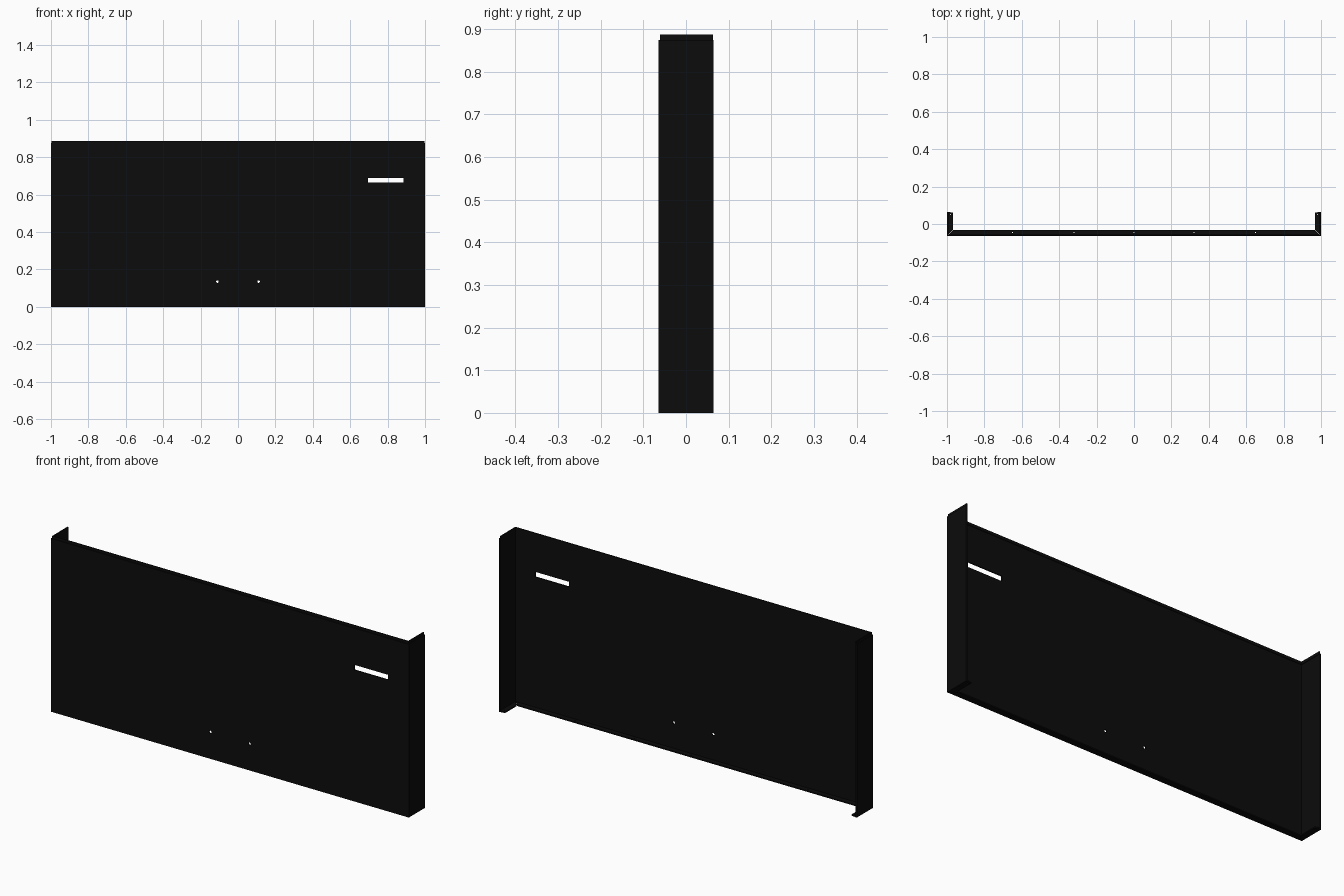
import bpy, bmesh, math
from mathutils import Matrix

if "Cube" in bpy.data.objects:
    bpy.data.objects.remove(bpy.data.objects["Cube"])

W, D, H = 1.0, 0.065, 0.887     # half width, half depth, height
T, STEP = 0.006, 0.004          # sheet thickness, top edge step-in
LIP = 0.032                     # bottom return lip width

black = bpy.data.materials.new("black_paint")
black.diffuse_color = (0.0035, 0.0035, 0.0035, 1)
black.use_nodes = True
black.node_tree.nodes["Principled BSDF"].inputs["Base Color"].default_value = black.diffuse_color


def finish(name, bm):
    bmesh.ops.recalc_face_normals(bm, faces=bm.faces)
    me = bpy.data.meshes.new(name)
    bm.to_mesh(me)
    bm.free()
    me.materials.append(black)
    ob = bpy.data.objects.new(name, me)
    bpy.context.collection.objects.link(ob)
    return ob


def prism(name, outline, z0, z1):
    bm = bmesh.new()
    face = bm.faces.new([bm.verts.new((x, y, z0)) for x, y in outline])
    ext = bmesh.ops.extrude_face_region(bm, geom=[face])
    top = [v for v in ext["geom"] if isinstance(v, bmesh.types.BMVert)]
    bmesh.ops.translate(bm, verts=top, vec=(0, 0, z1 - z0))
    return finish(name, bm)


def channel(inset, thick, back):
    """U-shaped plan outline: front sheet with two side flanges."""
    a, b = W - inset, W - inset - thick
    f, g = -D + inset, -D + inset + thick
    return [(-a, back), (-a, f), (a, f), (a, back),
            (b, back), (b, g), (-b, g), (-b, back)]


# Folded front and side sheet, and the stepped-in strip along its top edge
panel = prism("folded_panel", channel(0, T, D), 0, H - 0.012)
prism("top_edge", channel(STEP, 0.005, D - 0.002), H - 0.014, H)

# Bottom return lips, mitred at the corners with a small gap
i, o, gap = T, LIP, 0.002
front_lip = prism("front_lip", [
    (-W + i + gap, -D + i), (W - i - gap, -D + i),
    (W - o - gap, -D + o), (-W + o + gap, -D + o)], 0, T)
side_lips = []
for s, side in ((-1, "left"), (1, "right")):
    side_lips.append(prism(side + "_lip", [
        (s * (W - i), -D + i + gap), (s * (W - i), D),
        (s * (W - o), D - 0.004), (s * (W - o), -D + o + gap)], 0, T))


def cut(target, cutter):
    cutter.hide_render = True
    cutter.hide_set(True)
    mod = target.modifiers.new("holes", "BOOLEAN")
    mod.operation = "DIFFERENCE"
    mod.solver = "EXACT"
    mod.object = cutter


def drill(bm, pos, r, rot=Matrix()):
    bmesh.ops.create_cone(bm, cap_ends=True, segments=16, radius1=r, radius2=r,
                          depth=0.04, matrix=Matrix.Translation(pos) @ rot)


# Handle slot and two round holes in the front
bm = bmesh.new()
bmesh.ops.create_cube(bm, size=1, matrix=Matrix.Translation((0.79, -D, 0.677))
                      @ Matrix.Diagonal((0.19, 0.04, 0.026, 1)))
for x in (-0.11, 0.11):
    drill(bm, (x, -D, 0.135), 0.007, Matrix.Rotation(math.pi / 2, 4, 'X'))
cut(panel, finish("front_cutter", bm))

# Small fixing holes in the bottom lips
bm = bmesh.new()
for x in (-0.65, -0.32, 0, 0.32, 0.65):
    drill(bm, (x, -0.045, 0), 0.003)
for x in (-0.98, 0.98):
    drill(bm, (x, 0.05, 0), 0.003)
lip_cutter = finish("lip_cutter", bm)
for lip in [front_lip] + side_lips:
    cut(lip, lip_cutter)
